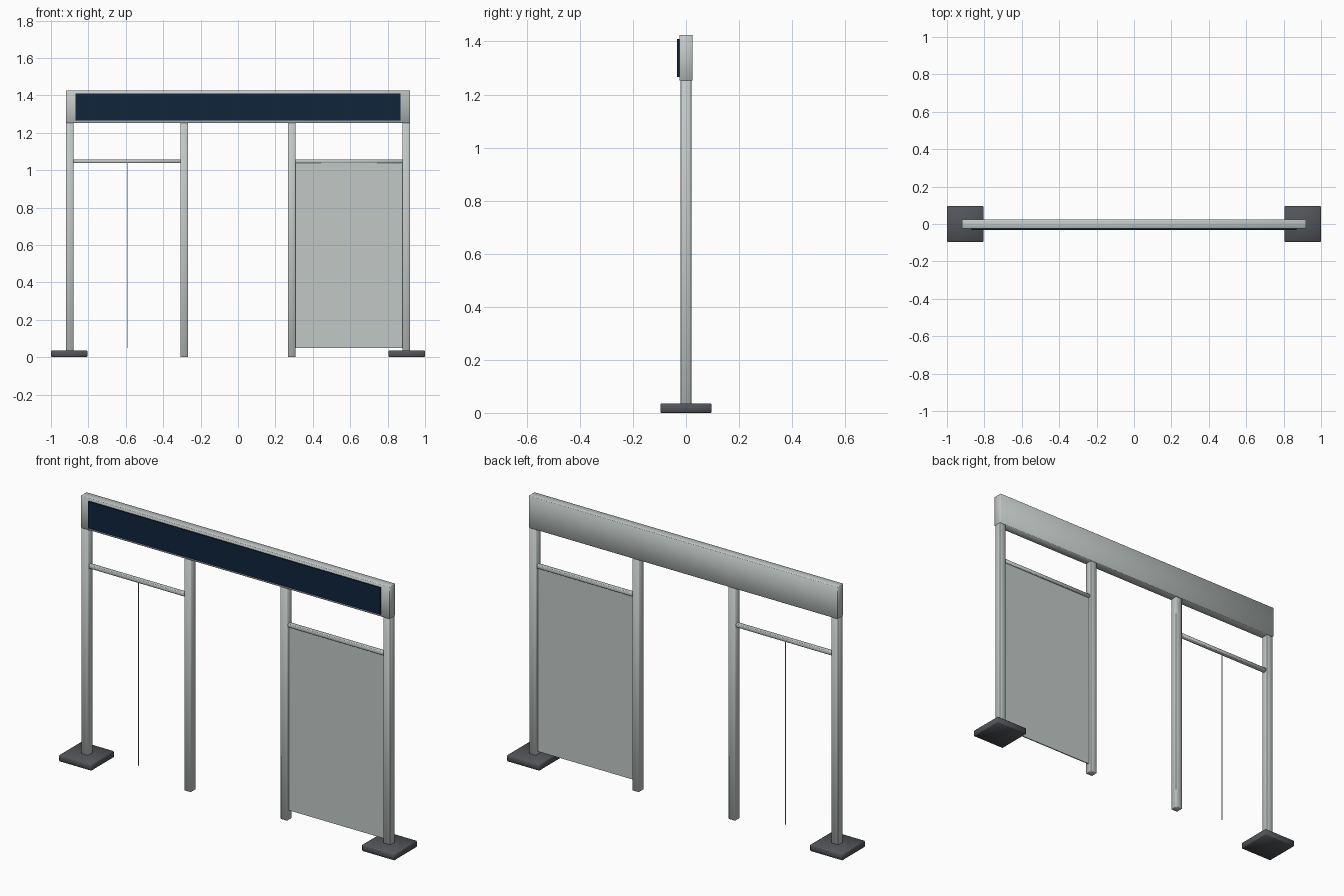
import bpy
import math

cube = bpy.data.objects.get("Cube")
if cube:
    bpy.data.objects.remove(cube, do_unlink=True)


def material(name, rgb):
    m = bpy.data.materials.new(name)
    m.use_nodes = True
    m.diffuse_color = (*rgb, 1)
    m.node_tree.nodes["Principled BSDF"].inputs["Base Color"].default_value = (*rgb, 1)
    return m


steel = material("light_grey_steel", (0.54, 0.58, 0.57))
navy = material("navy_blue", (0.005, 0.018, 0.045))
dark = material("dark_grey", (0.085, 0.09, 0.1))


def box(name, x, y, z, mat, bevel=0.0):
    """Box between (low, high) pairs on each axis, with softened edges."""
    spans = (x, y, z)
    bpy.ops.mesh.primitive_cube_add(size=1, location=[(a + b) / 2 for a, b in spans])
    ob = bpy.context.object
    ob.name = name
    ob.scale = [b - a for a, b in spans]
    bpy.ops.object.transform_apply(location=False, rotation=False, scale=True)
    ob.data.materials.append(mat)
    if bevel:
        mod = ob.modifiers.new("soft_edges", "BEVEL")
        mod.width = bevel
        mod.segments = 1
        bpy.ops.object.modifier_apply(modifier=mod.name)
        bpy.ops.object.shade_smooth_by_angle(angle=math.radians(60))
    return ob


# Feet, posts and cross rails on both sides
for side, s in (("left", 1), ("right", -1)):
    def span(a, b):
        return tuple(sorted((s * a, s * b)))

    box(side + "_foot", span(0.805, 1.0), (-0.097, 0.097), (0, 0.035), dark, 0.004)
    box(side + "_outer_post", span(0.88, 0.92), (-0.02, 0.02), (0.002, 1.255), steel, 0.002)
    box(side + "_inner_post", span(0.267, 0.307), (-0.02, 0.02), (0, 1.255), steel, 0.002)
    box(side + "_rail", span(0.305, 0.882), (-0.011, 0.011), (1.038, 1.058), steel, 0.002)

# Full panel on the left bay, slim hanging strip on the right bay
box("left_panel", (0.305, 0.882), (-0.003, 0.003), (0.05, 1.04), steel)
box("right_strip", (-0.594, -0.592), (-0.004, 0.004), (0.05, 1.04), steel)

# Header beam with its sign plate
box("header_beam", (-0.92, 0.92), (-0.025, 0.025), (1.252, 1.425), steel, 0.002)
box("sign_plate", (-0.87, 0.87), (-0.033, -0.024), (1.266, 1.41), navy)
